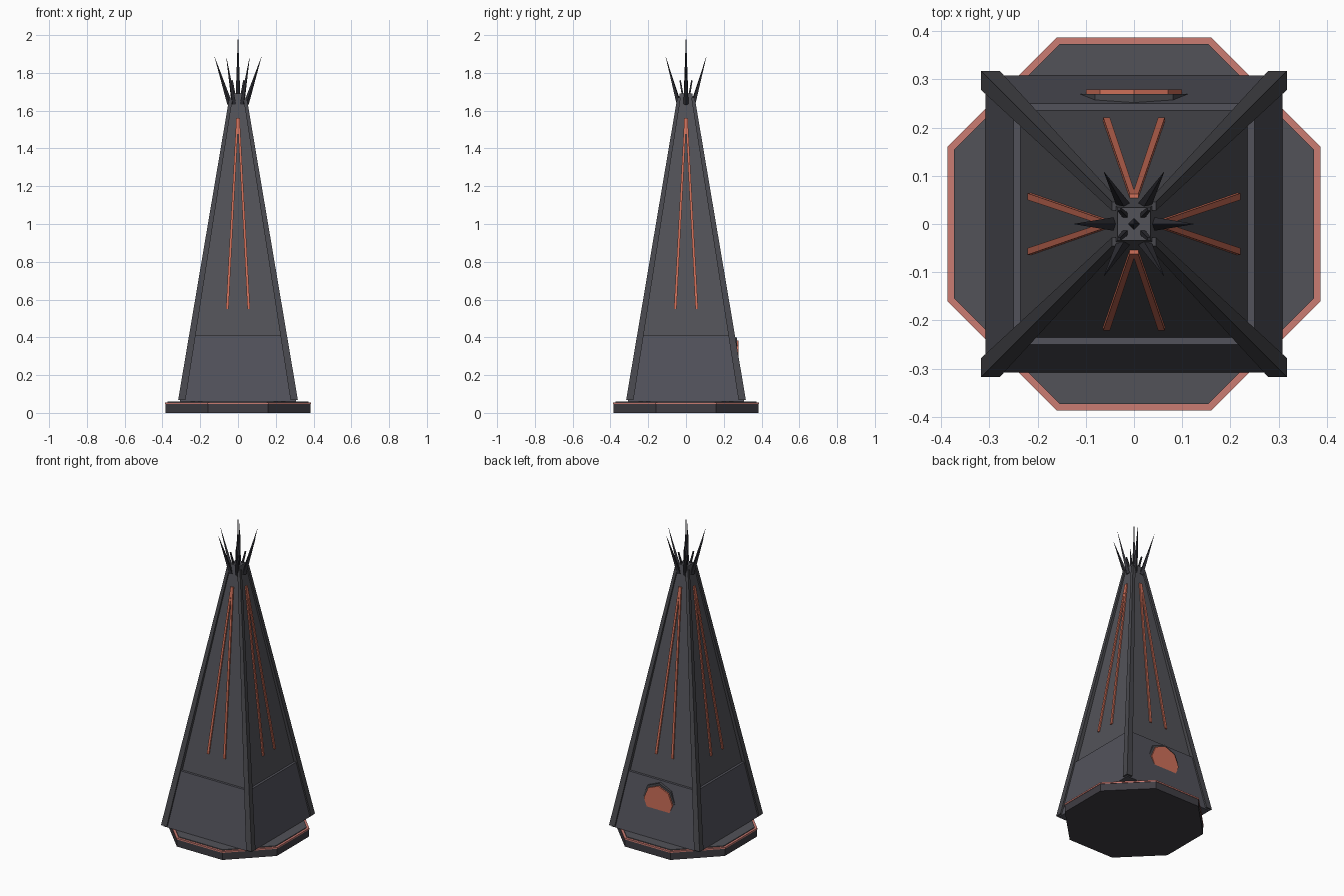
import bpy, bmesh, math
from mathutils import Vector, Matrix

if "Cube" in bpy.data.objects:
    bpy.data.objects.remove(bpy.data.objects["Cube"])


def material(name, rgb):
    m = bpy.data.materials.new(name)
    m.diffuse_color = (*rgb, 1)
    m.use_nodes = True
    m.node_tree.nodes["Principled BSDF"].inputs["Base Color"].default_value = m.diffuse_color
    return m


PANEL = material("slate panel", (0.085, 0.085, 0.098))
SKIRT = material("slate skirt", (0.085, 0.085, 0.105))
RIB = material("dark rib", (0.065, 0.065, 0.074))
BASE = material("base grey", (0.050, 0.047, 0.056))
SPIKE = material("spike black", (0.030, 0.030, 0.038))
RED = material("glow red", (0.62, 0.16, 0.10))
RIM = material("rim red", (0.60, 0.20, 0.17))


def finish(bm, name, mat):
    bmesh.ops.recalc_face_normals(bm, faces=bm.faces)
    mesh = bpy.data.meshes.new(name)
    bm.to_mesh(mesh)
    bm.free()
    mesh.materials.append(mat)
    ob = bpy.data.objects.new(name, mesh)
    bpy.context.collection.objects.link(ob)
    return ob


def loft(name, rings, mat):
    """Closed solid through rings of equal point count."""
    bm = bmesh.new()
    vs = [[bm.verts.new(p) for p in ring] for ring in rings]
    n = len(vs[0])
    for a, b in zip(vs, vs[1:]):
        for i in range(n):
            j = (i + 1) % n
            bm.faces.new((a[i], a[j], b[j], b[i]))
    bm.faces.new(vs[0])
    bm.faces.new(vs[-1])
    return finish(bm, name, mat)


def square(h, z):
    return [(-h, -h, z), (h, -h, z), (h, h, z), (-h, h, z)]


def octagon(apothem, z):
    r = apothem / math.cos(math.pi / 8)
    return [(r * math.cos((i + .5) * math.pi / 4),
             r * math.sin((i + .5) * math.pi / 4), z) for i in range(8)]


def rod(name, a, b, r1, r2, mat, sides=4):
    """Tapered rod from a to b."""
    a, b = Vector(a), Vector(b)
    d = b - a
    bm = bmesh.new()
    bmesh.ops.create_cone(bm, cap_ends=True, segments=sides, radius1=r1,
                          radius2=r2, depth=d.length)
    rot = d.to_track_quat('Z', 'Y').to_matrix().to_4x4()
    bm.transform(Matrix.Translation((a + b) / 2) @ rot)
    return finish(bm, name, mat)


# Octagonal plinth with red rim
loft("base", [octagon(.384, 0), octagon(.384, .046)], BASE)
loft("base_rim", [octagon(.387, .046), octagon(.387, .055)], RIM)
loft("base_top", [octagon(.373, .05), octagon(.373, .060)], PANEL)

# Tapered body: flared skirt and tall upper walls
loft("skirt", [square(.308, .06), square(.250, .41)], SKIRT)
loft("upper_walls", [square(.235, .41), square(.034, 1.69)], PANEL)

# Corner ribs
for sx in (-1, 1):
    for sy in (-1, 1):
        def corner(lo, hi, z):
            return [(sx * x, sy * y, z) for x, y in
                    ((lo, lo), (hi, lo), (hi, hi), (lo, hi))]
        loft("corner_rib", [corner(.278, .317, .068), corner(.028, .046, 1.67)], RIB)
        # Short stub leaning out of the cap corner
        rod("corner_stub", (sx * .012, sy * .012, 1.65),
            (sx * .031, sy * .031, 1.76), .008, .005, SPIKE)

# Two red strips on each of the four walls, meeting at the top
for k in range(4):
    turn = Matrix.Rotation(k * math.pi / 2, 3, 'Z')
    for s in (-1, 1):
        rings = []
        for x, z, w in ((s * .057, .55, .007), (s * .003, 1.56, .006)):
            y = -(.235 - (z - .41) * .157)
            rings.append([turn @ Vector(p) for p in
                          ((x - w, y - .008, z), (x + w, y - .008, z),
                           (x + w, y + .006, z), (x - w, y + .006, z))])
        loft("wall_strip", rings, RED)


# Octagonal hatch on the back, half sunk in the slope
def disc(r, y):
    return [(r * math.cos(i * math.pi / 4), y, .284 + r * math.sin(i * math.pi / 4))
            for i in range(8)]


loft("hatch_frame", [disc(.115, .235), disc(.115, .270)], RIB)
loft("hatch_disc", [disc(.100, .240), disc(.100, .279)], RED)

# Crown of six leaning spikes around a tall centre one
for k in range(6):
    c, s = math.cos(k * math.pi / 3), math.sin(k * math.pi / 3)
    rod("crown_spike", (.043 * c, .043 * s, 1.635), (.124 * c, .124 * s, 1.885),
        .014, .0005, SPIKE)
rod("centre_spike", (0, 0, 1.63), (0, 0, 2.0), .014, .0005, SPIKE)
